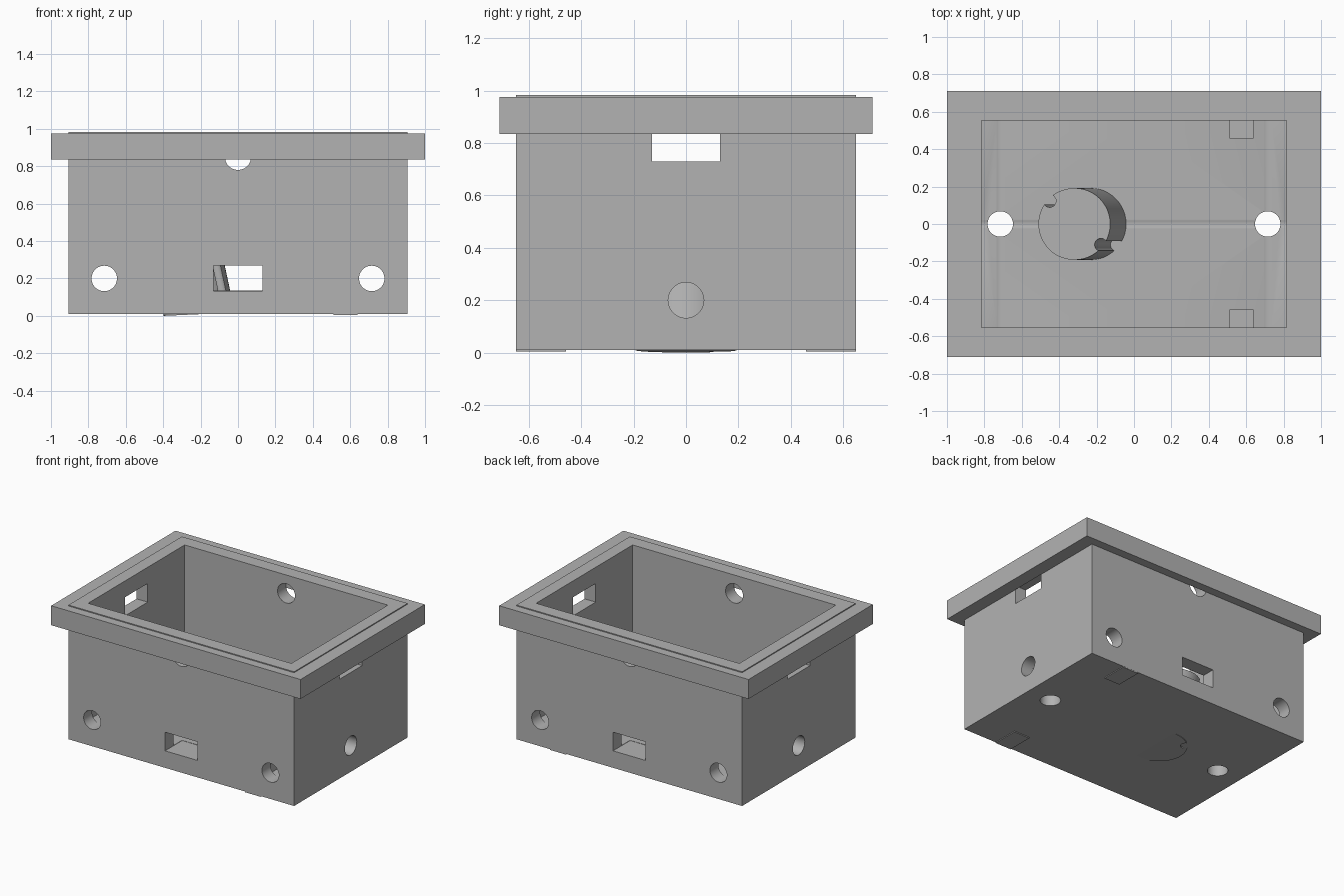
import bpy, math
from mathutils import Matrix, Vector

if "Cube" in bpy.data.objects:
    bpy.data.objects.remove(bpy.data.objects["Cube"])

grey = bpy.data.materials.new("plain grey")
grey.use_nodes = True
grey.diffuse_color = (0.45, 0.45, 0.45, 1)
grey.node_tree.nodes["Principled BSDF"].inputs["Base Color"].default_value = grey.diffuse_color


def finish(obj, name):
    obj.name = name
    obj.data.materials.clear()
    obj.data.materials.append(grey)
    return obj


def block(name, low, high):
    """Box between two opposite corners."""
    low, high = Vector(low), Vector(high)
    bpy.ops.mesh.primitive_cube_add(size=1)
    obj = bpy.context.object
    obj.data.transform(Matrix.Translation((low + high) / 2) @ Matrix.Diagonal((*(high - low), 1)))
    return finish(obj, name)


def rod(name, centre, radius, length, axis="Z", sides=48):
    """Cylinder along one axis."""
    bpy.ops.mesh.primitive_cylinder_add(vertices=sides, radius=radius, depth=length)
    obj = bpy.context.object
    turn = {"X": Matrix.Rotation(math.pi / 2, 4, "Y"),
            "Y": Matrix.Rotation(math.pi / 2, 4, "X"), "Z": Matrix()}[axis]
    obj.data.transform(Matrix.Translation(centre) @ turn)
    return finish(obj, name)


def cut(target, cutters):
    """Subtract the cutters one by one, then remove them."""
    for cutter in cutters:
        cutter.hide_render = True
        mod = target.modifiers.new("cut", "BOOLEAN")
        mod.operation, mod.solver, mod.object = "DIFFERENCE", "EXACT", cutter
        bpy.context.view_layer.objects.active = target
        bpy.ops.object.modifier_apply(modifier=mod.name)
        bpy.data.objects.remove(cutter)


def smooth(obj):
    bpy.ops.object.select_all(action="DESELECT")
    obj.select_set(True)
    bpy.context.view_layer.objects.active = obj
    bpy.ops.object.shade_smooth_by_angle(angle=math.radians(30))


W, D, BASE, TOP, FLOOR = 0.905, 0.65, 0.01, 0.983, 0.135
IN_W, IN_D, HOLE = 0.815, 0.553, 0.068

# Open box with its cavity
body = block("box_body", (-W, -D, BASE), (W, D, TOP))
cut(body, [block("cavity", (-IN_W, -IN_D, FLOOR), (IN_W, IN_D, 2))])

# Round holes through the walls and the floor
cutters = [rod("side_hole", (0, 0, 0.2), HOLE, 3, "X"),
           rod("upper_hole", (0, 0, 0.85), 0.07, 3, "Y")]
for s in (-1, 1):
    cutters.append(rod("wall_hole", (s * 0.715, 0, 0.2), HOLE, 3, "Y"))
    cutters.append(rod("floor_hole", (s * 0.715, 0, 0), HOLE, 0.6))

    # Slots in the front, back and side walls
    y = sorted((s * 0.455, s))
    cutters.append(block("wall_slot", (-0.13, y[0], 0.133), (0.13, y[1], 0.268)))
    x = sorted((s * 0.75, s * 1.2))
    cutters.append(block("side_slot", (x[0], -0.13, 0.73), (x[1], 0.13, 0.865)))
cut(body, cutters)
smooth(body)

# Flange around the top
flange = block("top_flange", (-1, -0.712, 0.835), (1, 0.712, 0.976))
cut(flange, [block("flange_opening", (-W, -D, 0), (W, D, 2))])

# Leaning round post with two grooves
R, HEIGHT, LEAN = 0.192, 0.53, 0.215
post = rod("leaning_post", (0, 0, HEIGHT / 2), R, HEIGHT)
cut(post, [rod("groove", (0.94 * R * math.cos(a), 0.94 * R * math.sin(a), HEIGHT / 2), 0.034, 1, sides=24)
           for a in (math.radians(137), math.radians(-38))])
for v in post.data.vertices:
    v.co.z += (v.co.x + R) * 0.045 if v.co.z < HEIGHT / 2 else 0
    v.co.x += -0.205 - LEAN * v.co.z
smooth(post)

# Small support blocks in the front and back walls
for name, s in (("front_support", -1), ("back_support", 1)):
    y = sorted((s * 0.458, s * (D - 0.001)))
    block(name, (0.51, y[0], 0.004), (0.638, y[1], 0.2))
